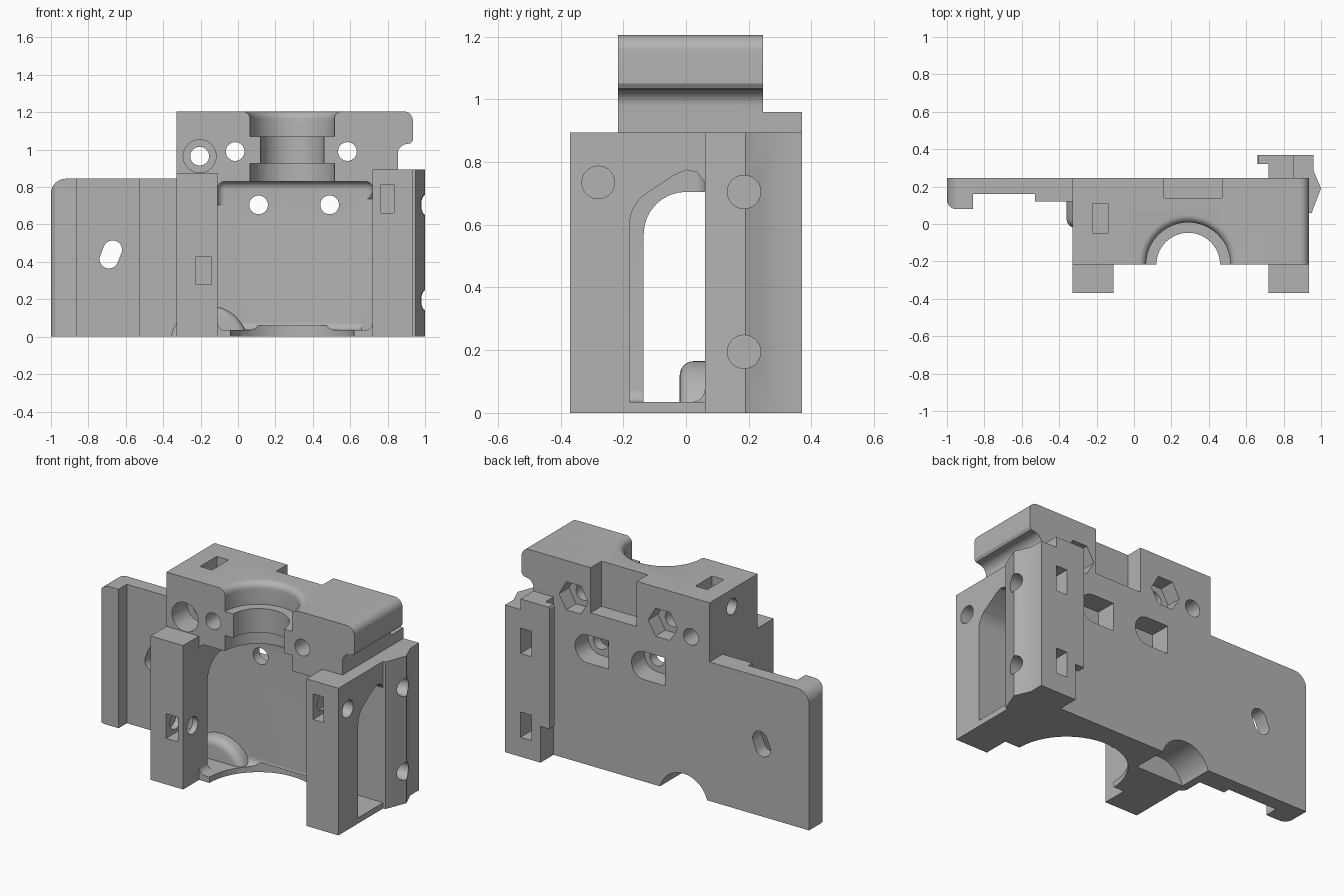
import bpy, bmesh
from math import cos, sin, pi, radians
from mathutils import Vector

if "Cube" in bpy.data.objects:
    bpy.data.objects.remove(bpy.data.objects["Cube"])

grey = bpy.data.materials.new("light_grey_plastic")
grey.use_nodes = True
tone = (0.45, 0.45, 0.45, 1)
grey.diffuse_color = tone
grey.node_tree.nodes["Principled BSDF"].inputs["Base Color"].default_value = tone


def make_object(name, bm):
    bmesh.ops.recalc_face_normals(bm, faces=bm.faces)
    mesh = bpy.data.meshes.new(name)
    bm.to_mesh(mesh)
    bm.free()
    mesh.materials.append(grey)
    obj = bpy.data.objects.new(name, mesh)
    bpy.context.collection.objects.link(obj)
    return obj


def prism(name, pts, axis, a, b):
    """Extrude a 2D outline along an axis from a to b."""
    place = {"x": lambda p, t: (t, p[0], p[1]),
             "y": lambda p, t: (p[0], t, p[1]),
             "z": lambda p, t: (p[0], p[1], t)}[axis]
    bm = bmesh.new()
    face = bm.faces.new([bm.verts.new(place(p, a)) for p in pts])
    ext = bmesh.ops.extrude_face_region(bm, geom=[face])
    move = Vector(place((0, 0), b - a))
    for v in ext["geom"]:
        if isinstance(v, bmesh.types.BMVert):
            v.co += move
    return make_object(name, bm)


def box(name, x0, x1, y0, y1, z0, z1, bevel=0):
    obj = prism(name, [(x0, y0), (x1, y0), (x1, y1), (x0, y1)], "z", z0, z1)
    if bevel:
        mod = obj.modifiers.new("bevel", "BEVEL")
        mod.width, mod.segments = bevel, 6
    return obj


def arc(cx, cy, r, start, end, n=8):
    angles = [radians(start + (end - start) * i / n) for i in range(n + 1)]
    return [(cx + r * cos(t), cy + r * sin(t)) for t in angles]


def rod(name, cx, cy, r, axis, a, b, n=40):
    return prism(name, arc(cx, cy, r, 0, 360, n)[:-1], axis, a, b)


def lathe(name, cx, cy, profile, n=64):
    """Closed turned solid from (radius, height) points."""
    bm = bmesh.new()
    rings = [[bm.verts.new((x, y, z)) for x, y in arc(cx, cy, r, 0, 360, n)[:-1]]
             for r, z in profile]
    for low, high in zip(rings, rings[1:]):
        for i in range(n):
            j = (i + 1) % n
            bm.faces.new((low[i], low[j], high[j], high[i]))
    bm.faces.new(rings[0])
    bm.faces.new(rings[-1])
    return make_object(name, bm)


def combine(base, tools, operation):
    for tool in tools:
        mod = base.modifiers.new(tool.name, "BOOLEAN")
        mod.object, mod.operation, mod.solver = tool, operation, "EXACT"
    graph = bpy.context.evaluated_depsgraph_get()
    mesh = bpy.data.meshes.new_from_object(base.evaluated_get(graph))
    base.modifiers.clear()
    base.data = mesh
    for tool in tools:
        bpy.data.objects.remove(tool)


# Upper clamp block with its rounded, undercut end
head = [(-0.33, 0.82), (0.855, 0.82), (0.855, 0.98)]
head += arc(0.905, 0.98, 0.05, 180, 90)[1:]
head += [(0.925, 1.035), (0.935, 1.05)]
head += arc(0.885, 1.155, 0.05, 0, 90) + [(-0.33, 1.205)]
body = prism("mount_body", head, "y", -0.217, 0.245)

# Side plate, rounded at its outer top corner
plate = [(-1, 0), (-0.3, 0), (-0.3, 0.845)] + arc(-0.92, 0.765, 0.08, 90, 180)
lip = [(-0.86, 0.2), (-0.86, 0.08)] + arc(-0.95, 0.13, 0.05, 270, 180) + [(-1, 0.2)]
lip_bar = prism("plate_lip", lip, "z", 0, 0.845)
corner = prism("corner_trim", arc(-0.92, 0.765, 0.08, 90, 180) + [(-1.1, 0.765), (-1.1, 0.9), (-0.92, 0.9)],
               "y", -0.1, 0.4)
combine(lip_bar, [corner], "DIFFERENCE")

# Belt rail with a ridge along its outer side
rail = [(0.72, 0.06), (0.95, 0.06), (1, 0.19), (0.96, 0.285), (0.96, 0.37), (0.72, 0.37)]
solids = [
    prism("side_plate", plate, "y", 0.16, 0.245),
    lip_bar,
    box("plate_thickening", -0.53, -0.3, 0.12, 0.245, 0, 0.845),
    box("back_wall", -0.33, 0.8, 0.06, 0.245, 0, 0.9),
    box("left_column", -0.33, -0.11, -0.37, 0.1, 0, 0.875),
    box("right_column", 0.72, 0.935, -0.37, 0.1, 0, 0.895),
    box("cavity_block", -0.2, 0.8, -0.217, 0.1, 0, 0.86),
    prism("rail", rail, "z", 0, 0.895),
    box("rail_step", 0.72, 0.855, 0.2, 0.37, 0.85, 0.96),
    box("rail_lip", 0.66, 0.75, 0.32, 0.37, 0.22, 0.96),
]
combine(body, solids, "UNION")

# Main cavity, side windows and the round openings above and below
right_window = [(0.06, 0.035), (-0.18, 0.035), (-0.18, 0.58)]
right_window += arc(-0.06, 0.6, 0.12, 180, 130, 6)
right_window += [(-0.04, 0.757), (0, 0.775), (0.035, 0.768), (0.06, 0.735)]
left_window = [(0.06, 0.035), (-0.135, 0.035)] + arc(0, 0.57, 0.135, 180, 90) + [(0.06, 0.705)]
bore = [(0.225, 0.8), (0.225, 0.925), (0.17, 0.925), (0.17, 1.07), (0.225, 1.07)]
bore += [(x, z) for x, z in arc(0.265, 1.165, 0.04, 180, 90, 6)] + [(0.265, 1.3)]
cuts = [
    box("cavity", -0.11, 0.72, -0.6, 0.06, 0.035, 0.83, 0.04),
    prism("right_window", right_window, "x", 0.66, 1.1),
    prism("left_window", left_window, "x", -0.4, -0.05),
    lathe("clamp_bore", 0.29, -0.217, bore),
    rod("floor_opening", 0.29, -0.217, 0.33, "z", -0.1, 0.06, 64),
    box("back_notch", 0.16, 0.47, 0.14, 0.4, 0.93, 1.3),
]
combine(body, cuts, "DIFFERENCE")

# Cable passage cover arching over the floor
cover = rod("cable_cover", -0.155, -0.045, 0.21, "y", -0.02, 0.2, 64)
bevel = cover.modifiers.new("bevel", "BEVEL")
bevel.width, bevel.segments, bevel.limit_method = 0.045, 6, "ANGLE"
combine(body, [cover], "UNION")
cuts = [
    box("base_trim", -2, 2, -2, 2, -1, 0),
    rod("cable_passage", -0.155, -0.045, 0.165, "y", 0.03, 0.4),
]

# Front-to-back screw holes, counterbore and hexagonal nut pockets
for x, z in [(-0.205, 0.965), (-0.015, 0.99), (0.585, 0.99), (0.11, 0.705), (0.49, 0.705)]:
    cuts.append(rod("screw_hole", x, z, 0.05, "y", -0.5, 0.5))
cuts.append(rod("counterbore", -0.205, 0.965, 0.088, "y", -0.5, -0.07))
for x in (-0.015, 0.585):
    cuts.append(rod("nut_pocket", x, 0.99, 0.098, "y", 0.15, 0.4, 6))

# Keyhole pockets behind the two lower screws
for x in (0.11, 0.49):
    pocket = arc(x, 0.705, 0.085, -90, 90, 16) + [(x - 0.14, 0.79), (x - 0.14, 0.62)]
    cuts.append(prism("screw_pocket", pocket, "y", 0.12, 0.4))

# Slanted adjustment slot in the side plate
slot = arc(-0.67, 0.465, 0.05, -25, 155, 12) + arc(-0.69, 0.415, 0.05, 155, 335, 12)
cuts.append(prism("adjustment_slot", slot, "y", 0, 0.4))

# Sideways screw holes with square nut slots
cuts += [
    rod("right_column_hole", -0.28, 0.735, 0.052, "x", 0.75, 1.1),
    rod("left_column_hole", -0.28, 0.355, 0.052, "x", -0.26, 0),
    rod("head_side_hole", 0.03, 1.1, 0.048, "x", -0.5, -0.12),
    box("right_column_slot", 0.765, 0.835, -0.5, -0.2, 0.66, 0.815),
    box("left_column_slot", -0.225, -0.145, -0.5, -0.2, 0.28, 0.43),
    box("head_slot", -0.22, -0.14, -0.05, 0.11, 1.02, 1.3),
]
for z in (0.195, 0.705):
    cuts.append(rod("rail_hole", 0.185, z, 0.053, "x", 0.76, 1.1))
    cuts.append(box("rail_slot", 0.78, 0.855, 0.11, 0.5, z - 0.077, z + 0.077))
combine(body, cuts, "DIFFERENCE")

# Smooth the curved surfaces, keep the edges crisp
bpy.ops.object.select_all(action="DESELECT")
body.select_set(True)
bpy.context.view_layer.objects.active = body
bpy.ops.object.shade_smooth_by_angle(angle=radians(30))
